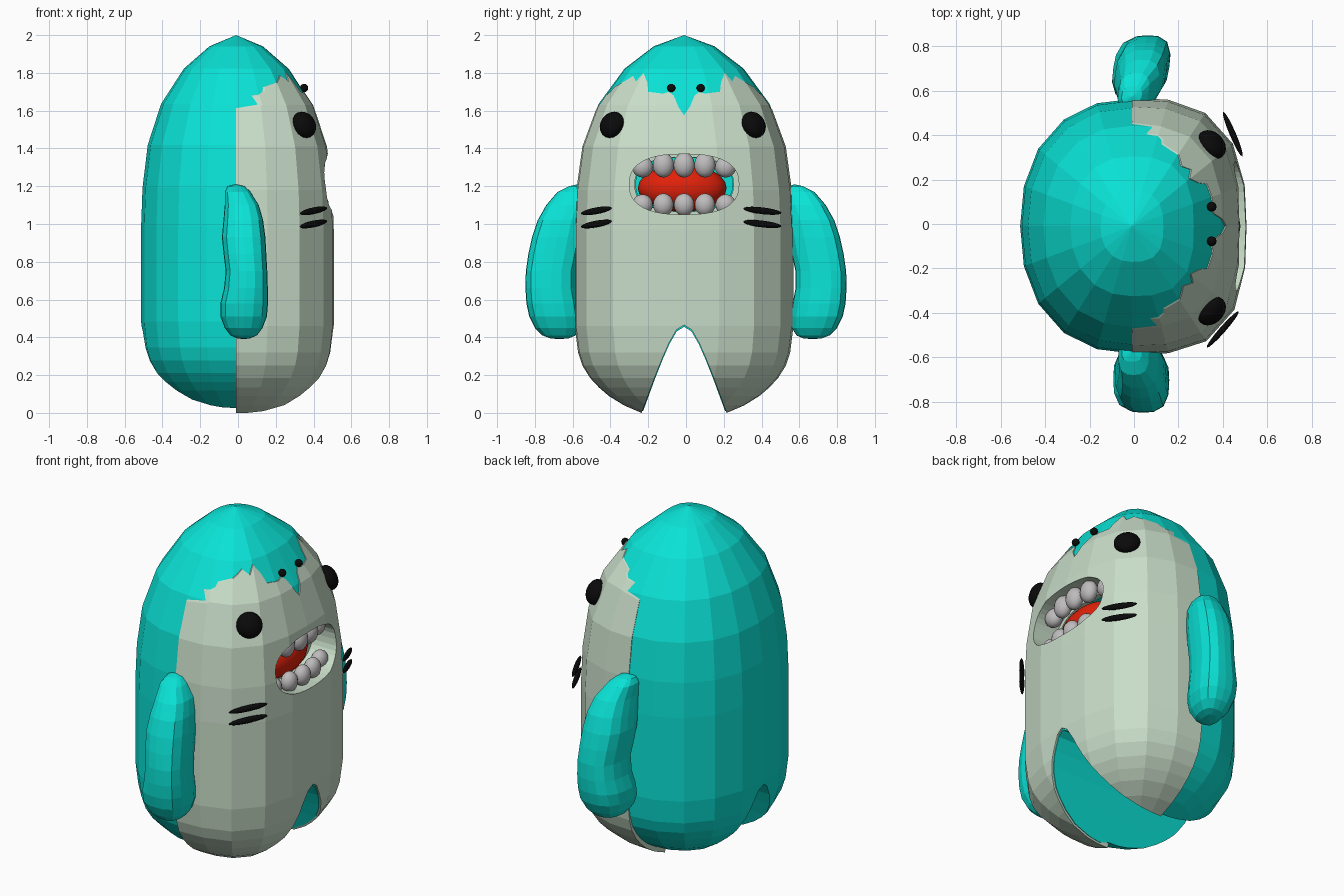
import bpy, bmesh, math
from mathutils import Vector, Matrix

if "Cube" in bpy.data.objects:
    bpy.data.objects.remove(bpy.data.objects["Cube"])


def mat(name, rgb):
    m = bpy.data.materials.new(name)
    m.diffuse_color = (*rgb, 1)
    m.use_nodes = True
    m.node_tree.nodes["Principled BSDF"].inputs["Base Color"].default_value = m.diffuse_color
    return m


TEAL = mat("teal skin", (0.003, 0.76, 0.67))
PALE = mat("pale belly", (0.58, 0.72, 0.58))
RED = mat("red tongue", (0.75, 0.015, 0.003))
TOOTH = mat("tooth grey", (0.52, 0.50, 0.51))
BLACK = mat("black", (0.003, 0.003, 0.003))
CY = -.01                                        # body centre in y


def finish(name, bm, m=None, smooth=False):
    bmesh.ops.recalc_face_normals(bm, faces=bm.faces)
    me = bpy.data.meshes.new(name)
    bm.to_mesh(me)
    bm.free()
    ob = bpy.data.objects.new(name, me)
    bpy.context.collection.objects.link(ob)
    if m:
        me.materials.append(m)
    for p in me.polygons:
        p.use_smooth = smooth
    return ob


def loft(name, rings, m):
    """Skin a closed surface over rings; single-point rings are poles."""
    bm = bmesh.new()
    vs = [[bm.verts.new(p) for p in r] for r in rings]
    for a, b in zip(vs, vs[1:]):
        n = max(len(a), len(b))
        for i in range(n):
            j = (i + 1) % n
            if len(a) == 1:
                bm.faces.new((a[0], b[i], b[j]))
            elif len(b) == 1:
                bm.faces.new((a[i], a[j], b[0]))
            else:
                bm.faces.new((a[i], a[j], b[j], b[i]))
    return finish(name, bm, m)


def prism(name, pts, x0, x1):
    """Outline in the y-z plane extruded along x."""
    bm = bmesh.new()
    f = bm.faces.new([bm.verts.new((x0, CY + y, z)) for y, z in pts])
    r = bmesh.ops.extrude_face_region(bm, geom=[f])
    bmesh.ops.translate(bm, vec=(x1 - x0, 0, 0),
                        verts=[v for v in r["geom"] if isinstance(v, bmesh.types.BMVert)])
    ob = finish(name, bm)
    ob.hide_render = True
    return ob


def boolean(ob, cutter, op):
    md = ob.modifiers.new("cut", "BOOLEAN")
    md.operation, md.solver, md.object = op, "EXACT", cutter
    bpy.context.view_layer.objects.active = ob
    bpy.ops.object.modifier_apply(modifier=md.name)
    bpy.data.objects.remove(cutter)


def ellipsoid(name, loc, radii, m, quat=None, seg=20):
    bm = bmesh.new()
    bmesh.ops.create_uvsphere(bm, u_segments=seg, v_segments=seg // 2 + 2, radius=1)
    M = Matrix.Translation(loc) @ (quat.to_matrix().to_4x4() if quat else Matrix())
    bm.transform(M @ Matrix.Diagonal((*radii, 1)))
    return finish(name, bm, m, True)


def oval(count, power):
    """Points of a unit superellipse whose power may vary with direction."""
    for i in range(count):
        a = math.tau * i / count
        c, s = math.cos(a), math.sin(a)
        n = power(c, s)
        k = (abs(c) ** n + abs(s) ** n) ** (-1 / n)
        yield c * k, s * k


# Body profile: radius fraction, height
PROFILE = [(0, -.04), (.39, 0), (.55, .04), (.69, .09), (.78, .135), (.86, .185),
           (.93, .25), (.97, .32), (1, .46), (1, .97), (.985, 1.18), (.93, 1.41),
           (.79, 1.63), (.55, 1.82), (.28, 1.94), (0, 2)]


def body_power(c, s):                            # the front is squarer than the back
    return 2.25 if c < .01 else 2.75 if s > 0 else 2.95


def body(name, front, back, ry, lift_front, lift_back, m):
    rings = []
    for r, z in PROFILE:
        ring = []
        for c, s in oval(20, body_power):
            rx, lift = (front, lift_front) if c > .01 else (back, lift_back)
            ring.append((-.01 + rx * r * c, CY + ry * r * s, lift + z * (1 - lift / 2)))
        rings.append(ring if r else [(-.01, CY, z)])
    return loft(name, rings, m)


def mirrored(half):
    """Half outline from the outside to y = 0, closed by its mirror image."""
    return half + [(-y, z) for y, z in reversed(half) if y > 0]


def notch(k):
    half = [(.26, -.15), (.225, 0), (.155, .19), (.115, .29), (.08, .37), (.04, .44), (0, .465)]
    return prism("leg_cutter", mirrored([(y * k, z * k) for y, z in half]), -1, 1)


def mouth(k, x0):
    pts = []
    for i in range(40):
        a = math.tau * i / 40
        c, s = math.cos(a), math.sin(a)
        pts.append((.29 * k * math.copysign(abs(c) ** .8, c),
                    1.21 + .16 * k * math.copysign(abs(s) ** .8, s)))
    return prism("mouth_cutter", pts, x0, .8)


# Teal body
skin = body("body", .508, .503, .573, .01, .03, TEAL)
boolean(skin, notch(.98), "DIFFERENCE")
boolean(skin, mouth(.88, .12), "DIFFERENCE")
boolean(skin, mouth(1.04, .27), "DIFFERENCE")

# Pale front shell with a jagged upper edge, lining the mouth opening
belly = body("belly", .517, .517, .579, 0, 0, PALE)
jag = [(.8, -.3), (.8, 1.54), (.495, 1.54), (.47, 1.60), (.415, 1.68), (.39, 1.70),
       (.37, 1.725), (.30, 1.765), (.27, 1.785), (.255, 1.755), (.215, 1.80), (.195, 1.75),
       (.19, 1.70), (.11, 1.69), (.08, 1.70), (.055, 1.68), (.03, 1.62), (0, 1.575)]
boolean(belly, prism("front_cutter", mirrored(jag), -.01, 1), "INTERSECT")
boolean(belly, notch(1), "DIFFERENCE")
boolean(belly, mouth(.9, .10), "DIFFERENCE")
boolean(belly, mouth(1, .30), "DIFFERENCE")

# Tongue and teeth
ellipsoid("tongue", (.27, -.02, 1.19), (.13, .235, .125), RED)
for i in range(-2, 3):
    y = .11 * i
    x = .425 - .8 * y * y
    e = .01 if abs(i) == 2 else 0
    ellipsoid("upper_tooth", (x - .01, CY + y, 1.312 - e), (.045, .056, .066 - e), TOOTH, seg=16)
    ellipsoid("lower_tooth", (x + .01, CY + y, 1.102), (.045, .054, .06 - e / 2), TOOTH, seg=16)

# Arms: height, inner y, outer y, x centre, x radius
ARM = [(1.21, .575, .575, -.01, 0), (1.20, .54, .62, -.01, .045), (1.17, .51, .68, -.002, .068),
       (1.10, .51, .74, .02, .09), (1.02, .53, .785, .028, .105), (.93, .545, .815, .03, .115),
       (.84, .56, .835, .037, .113), (.75, .58, .848, .045, .11), (.66, .58, .85, .042, .116),
       (.58, .565, .845, .033, .126), (.51, .555, .83, .03, .123), (.45, .56, .80, .03, .10),
       (.41, .585, .76, .03, .07), (.395, .62, .72, .03, .035), (.39, .67, .67, .03, 0)]
for s in (-1, 1):
    lean = .15 if s > 0 else 0                   # one arm is turned slightly
    rings = []
    for z, y0, y1, x, rx in ARM:
        y, ry = (y0 + y1) / 2, (y1 - y0) / 2
        rings.append([(x + rx * c + lean * ry * d, s * (y + ry * d), z)
                      for c, d in oval(16, lambda c, d: 2.9)] if rx else [(x, s * y, z)])
    loft("arm", rings, TEAL)

    # Eyes and nostrils
    n = Vector((.62, s * .6, .4))
    ellipsoid("eye", (.35, s * .375 - .017, 1.525), (.073, .073, .05), BLACK, n.to_track_quat("Z", "Y"))
    ellipsoid("nostril", (.35, s * .078, 1.72), (.022, .022, .022), BLACK, seg=12)

# Gill marks: two on each side, following the cheek
for x, y, d in ((.445, .405, (.09, -.21, .025)), (.40, -.475, (.145, .165, .03))):
    q = Vector(d).to_track_quat("X", "Z")
    for z in (1.07, 1.0):
        ellipsoid("gill_mark", (x, y, z), (.11, .014, .018), BLACK, q, seg=16)
